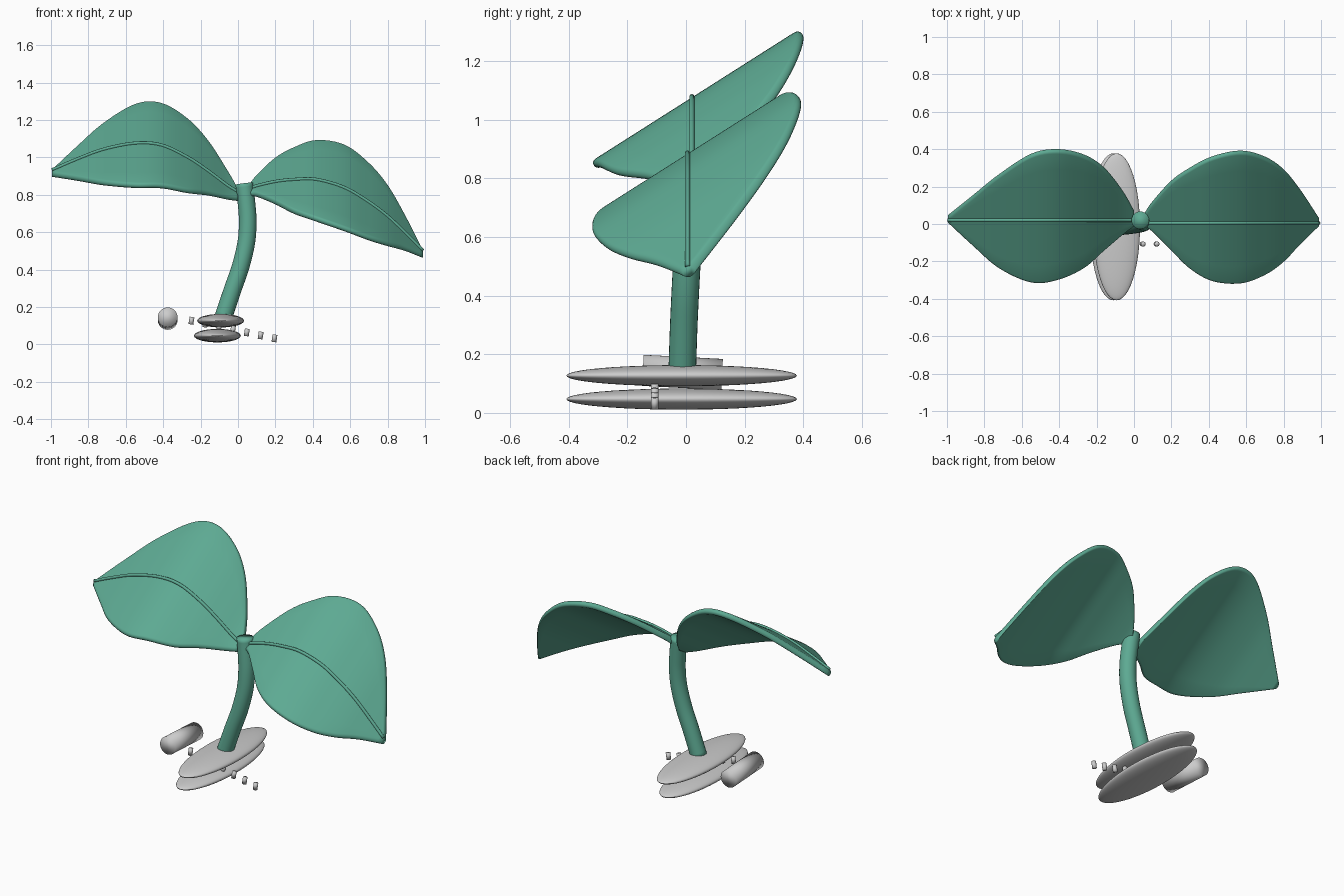
import bpy, bmesh, math
from mathutils import Vector

if "Cube" in bpy.data.objects:
    bpy.data.objects.remove(bpy.data.objects["Cube"])

green = bpy.data.materials.new("leaf_green")
green.diffuse_color = (0.11, 0.40, 0.29, 1)
green.use_nodes = True
green.node_tree.nodes["Principled BSDF"].inputs["Base Color"].default_value = green.diffuse_color


def spline(pts, steps):
    """Catmull-Rom through rows of any length."""
    rows = [Vector(p) for p in pts]
    rows = [2 * rows[0] - rows[1]] + rows + [2 * rows[-1] - rows[-2]]
    out = []
    for i in range(1, len(rows) - 2):
        a, b, c, d = rows[i - 1:i + 3]
        for k in range(steps):
            t = k / steps
            out.append(0.5 * (2 * b + (c - a) * t + (2 * a - 5 * b + 4 * c - d) * t * t
                              + (3 * b - a - 3 * c + d) * t ** 3))
    return out + [rows[-2]]


def loft(name, rings, mat=None, sharp=False):
    """Skin closed rings of points and cap both ends."""
    bm = bmesh.new()
    vs = [[bm.verts.new(p) for p in r] for r in rings]
    n = len(vs[0])
    for a, b in zip(vs, vs[1:]):
        for i in range(n):
            bm.faces.new((a[i], a[(i + 1) % n], b[(i + 1) % n], b[i]))
    bm.faces.new(vs[0])
    bm.faces.new(vs[-1])
    bmesh.ops.recalc_face_normals(bm, faces=bm.faces)
    me = bpy.data.meshes.new(name)
    bm.to_mesh(me)
    bm.free()
    ob = bpy.data.objects.new(name, me)
    bpy.context.collection.objects.link(ob)
    if mat:
        me.materials.append(mat)
    me.shade_smooth()
    return ob


def tube(name, path, r, mat=None, sides=24, ref=(0, 1, 0)):
    """Round tube along a path; ref is roughly perpendicular to it."""
    rings = []
    for i, p in enumerate(path):
        t = (path[min(i + 1, len(path) - 1)] - path[max(i - 1, 0)]).normalized()
        u = t.cross(Vector(ref)).normalized()
        v = t.cross(u)
        rings.append([p + r * (u * math.cos(a) + v * math.sin(a))
                      for a in (2 * math.pi * k / sides for k in range(sides))])
    return loft(name, rings, mat)


SLOPE = 0.635
ACROSS = Vector((0, 1, SLOPE)).normalized()
NORMAL = Vector((0, -SLOPE, 1)).normalized()


def leaf(side, rows, rib_y):
    """Tilted blade from rows (x, back y, front y, height at the rib)."""
    rings, rib = [], []
    for row in [spline([tuple(r) for r in rows], 6)][0]:
        x, yb, yf, z = row
        mid = Vector((x, (yb + yf) / 2, z + SLOPE * ((yb + yf) / 2 - rib_y)))
        half = (yb - yf) / 2 / ACROSS.y
        t = 0.017
        flat = max(half - t, 0.002)
        ring = []
        # rounded back rim, underside, rounded front rim, top
        for s, a0 in ((1, math.pi / 2), (-1, -math.pi / 2)):
            for k in range(9):
                a = a0 - math.pi * k / 8
                ring.append(mid + ACROSS * (s * flat + t * math.cos(a)) + NORMAL * t * math.sin(a))
            for k in range(1, 8):
                ring.append(mid + ACROSS * s * flat * (1 - k / 4) - NORMAL * s * t)
        rings.append(ring)
        rib.append(Vector((x, rib_y, z)) + NORMAL * 0.019)
    loft(side + "_leaf", rings, green)
    tube(side + "_leaf_rib", rib, 0.009, green, 10)


# Leaves
leaf("left", [(0.0, .07, -.01, .80), (-.06, .175, -.055, .837), (-.16, .30, -.14, .912),
              (-.27, .37, -.235, .985), (-.41, .398, -.297, 1.05), (-.55, .373, -.31, 1.06),
              (-.72, .265, -.235, 1.027), (-.86, .153, -.115, .975), (-.995, .045, .01, .917)], .03)
leaf("right", [(.055, .055, -.01, .815), (.1, .12, -.04, .832), (.2, .23, -.14, .855),
               (.3, .30, -.237, .866), (.42, .36, -.303, .866), (.57, .39, -.315, .822),
               (.7, .358, -.27, .745), (.8, .29, -.2, .67), (.89, .18, -.105, .585),
               (.99, .028, -.008, .485)], .015)

# Stem
tube("stem", spline([(-.082, -.013, .135), (-.03, -.008, .29), (.015, -.002, .42), (.045, .005, .55),
                     (.052, .01, .66), (.045, .015, .76), (.033, .02, .86)], 5), 0.047, green)

# Flat base pads
TILT = math.radians(8.5)
for name, loc in (("lower_pad", (-.11, -.015, .047)), ("upper_pad", (-.093, -.015, .127))):
    bpy.ops.mesh.primitive_uv_sphere_add(segments=48, ring_count=24, radius=1, location=loc,
                                         rotation=(0, TILT, math.radians(12.4)))
    pad = bpy.context.object
    pad.name = name
    pad.rotation_euler.order = 'ZYX'
    pad.scale = (.125, .393, .036)
    bpy.ops.object.shade_smooth()

# Side roller
tube("roller", [Vector((-.376, -.147, .145)), Vector((-.376, .123, .131))], 0.053, None, 32, (0, 0, 1))

# Row of small pegs
for i in range(7):
    bpy.ops.mesh.primitive_cylinder_add(vertices=16, radius=.013, depth=.04,
                                        location=(-.249 + .074 * i, -.107, .127 - .0157 * i),
                                        rotation=(0, TILT, 0))
    bpy.context.object.name = f"peg_{i + 1}"
    bpy.ops.object.shade_smooth()
